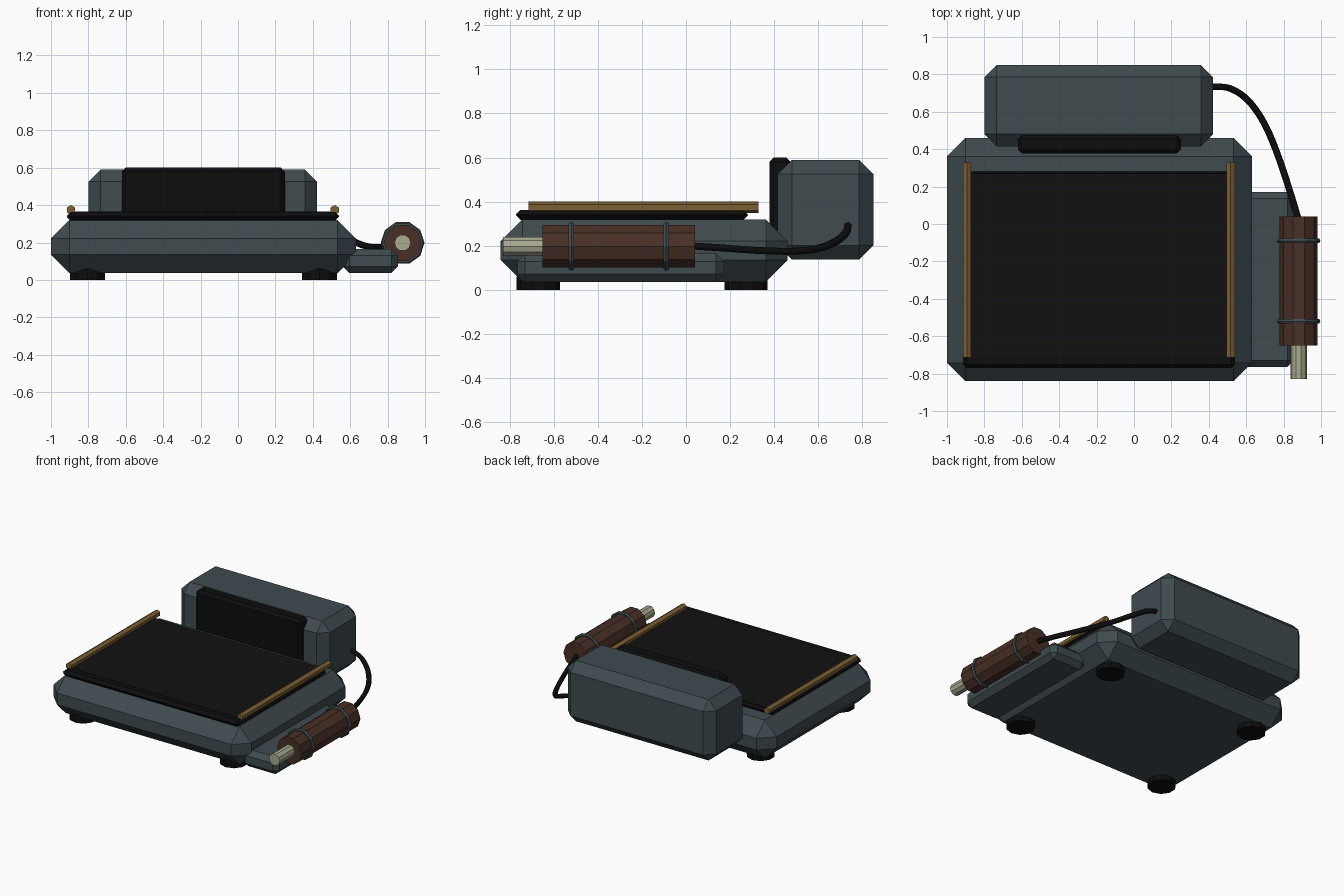
import bpy, math
from mathutils import Vector

if "Cube" in bpy.data.objects:
    bpy.data.objects.remove(bpy.data.objects["Cube"])


def material(name, rgb):
    m = bpy.data.materials.new(name)
    m.diffuse_color = (*rgb, 1)
    m.use_nodes = True
    m.node_tree.nodes["Principled BSDF"].inputs["Base Color"].default_value = m.diffuse_color
    return m


STEEL = material("slate steel", (0.05, 0.07, 0.078))
BLACK = material("black rubber", (0.004, 0.004, 0.004))
SHEET = material("dark glass", (0.0055, 0.0055, 0.0055))
BRASS = material("brass", (0.2, 0.115, 0.033))
BROWN = material("brown grip", (0.066, 0.029, 0.019))
CREAM = material("pale metal", (0.40, 0.40, 0.28))


def finish(name, mat):
    ob = bpy.context.object
    ob.name = ob.data.name = name
    ob.data.materials.append(mat)
    return ob


def box(name, x, y, z, mat, chamfer=0.0):
    """Chamfered box from (min, max) ranges."""
    bpy.ops.mesh.primitive_cube_add(size=1)
    ob = finish(name, mat)
    lo, hi = Vector((x[0], y[0], z[0])), Vector((x[1], y[1], z[1]))
    for v in ob.data.vertices:
        v.co = (lo + hi) / 2 + v.co * (hi - lo)
    if chamfer:
        b = ob.modifiers.new("Chamfer", 'BEVEL')
        b.width, b.segments = chamfer, 1
    return ob


def rod(name, x, y, z, r, sides, mat, spin=0.0):
    """Cylinder along y; y is a (min, max) range."""
    bpy.ops.mesh.primitive_cylinder_add(
        vertices=sides, radius=r, depth=y[1] - y[0],
        location=(x, (y[0] + y[1]) / 2, z), rotation=(math.pi / 2, 0, 0))
    ob = finish(name, mat)
    ob.rotation_euler = (math.pi / 2, spin, 0)
    return ob


# Main body
box("base", (-1.0, 0.63), (-0.84, 0.46), (0.037, 0.32), STEEL, 0.098)
box("rear_housing", (-0.80, 0.423), (0.415, 0.85), (0.137, 0.59), STEEL, 0.065)
box("rear_panel", (-0.62, 0.25), (0.378, 0.475), (0.18, 0.60), BLACK, 0.02)
box("side_cradle", (0.56, 0.855), (-0.765, 0.172), (0.037, 0.165), STEEL, 0.035)

# Work plate with thin top sheet
box("plate", (-0.915, 0.54), (-0.77, 0.28), (0.317, 0.363), BLACK, 0.02)
box("top_sheet", (-0.875, 0.50), (-0.712, 0.27), (0.36, 0.365), SHEET)

# Side rails
for side, x in (("left", -0.893), ("right", 0.517)):
    rod(side + "_rail", x, (-0.715, 0.328), 0.374, 0.026, 6, BRASS)

# Feet
for i, (x, y) in enumerate((x, y) for x in (-0.805, 0.435) for y in (-0.67, 0.272)):
    bpy.ops.mesh.primitive_cylinder_add(vertices=10, radius=0.098, depth=0.06,
                                        location=(x, y, 0.03))
    finish(f"foot_{i + 1}", BLACK)

# Hand tool: grip, tip and two rings
X, Z = 0.88, 0.198
rod("grip", X, (-0.65, 0.04), Z, 0.101, 10, BROWN, math.pi / 2)
rod("tip", X, (-0.83, -0.6), Z, 0.044, 10, CREAM, math.pi / 2)
for i, y in enumerate((-0.52, -0.09)):
    bpy.ops.mesh.primitive_torus_add(major_segments=10, minor_segments=6,
                                     major_radius=0.103, minor_radius=0.014,
                                     location=(X, y, Z), rotation=(math.pi / 2, 0, 0))
    finish(f"grip_ring_{i + 1}", STEEL)

# Cable from grip to rear housing
path = [(0.88, 0.02, 0.20), (0.835, 0.17, 0.19), (0.757, 0.40, 0.176),
        (0.70, 0.53, 0.178), (0.655, 0.605, 0.19), (0.60, 0.67, 0.215),
        (0.545, 0.71, 0.243), (0.49, 0.731, 0.27), (0.40, 0.733, 0.295)]
cu = bpy.data.curves.new("cable", 'CURVE')
cu.dimensions = '3D'
cu.bevel_depth, cu.bevel_resolution, cu.resolution_u = 0.018, 1, 3
cu.use_fill_caps = True
sp = cu.splines.new('BEZIER')
sp.bezier_points.add(len(path) - 1)
for bp, p in zip(sp.bezier_points, path):
    bp.co = p
    bp.handle_left_type = bp.handle_right_type = 'AUTO'
cu.materials.append(BLACK)
bpy.context.collection.objects.link(bpy.data.objects.new("cable", cu))
